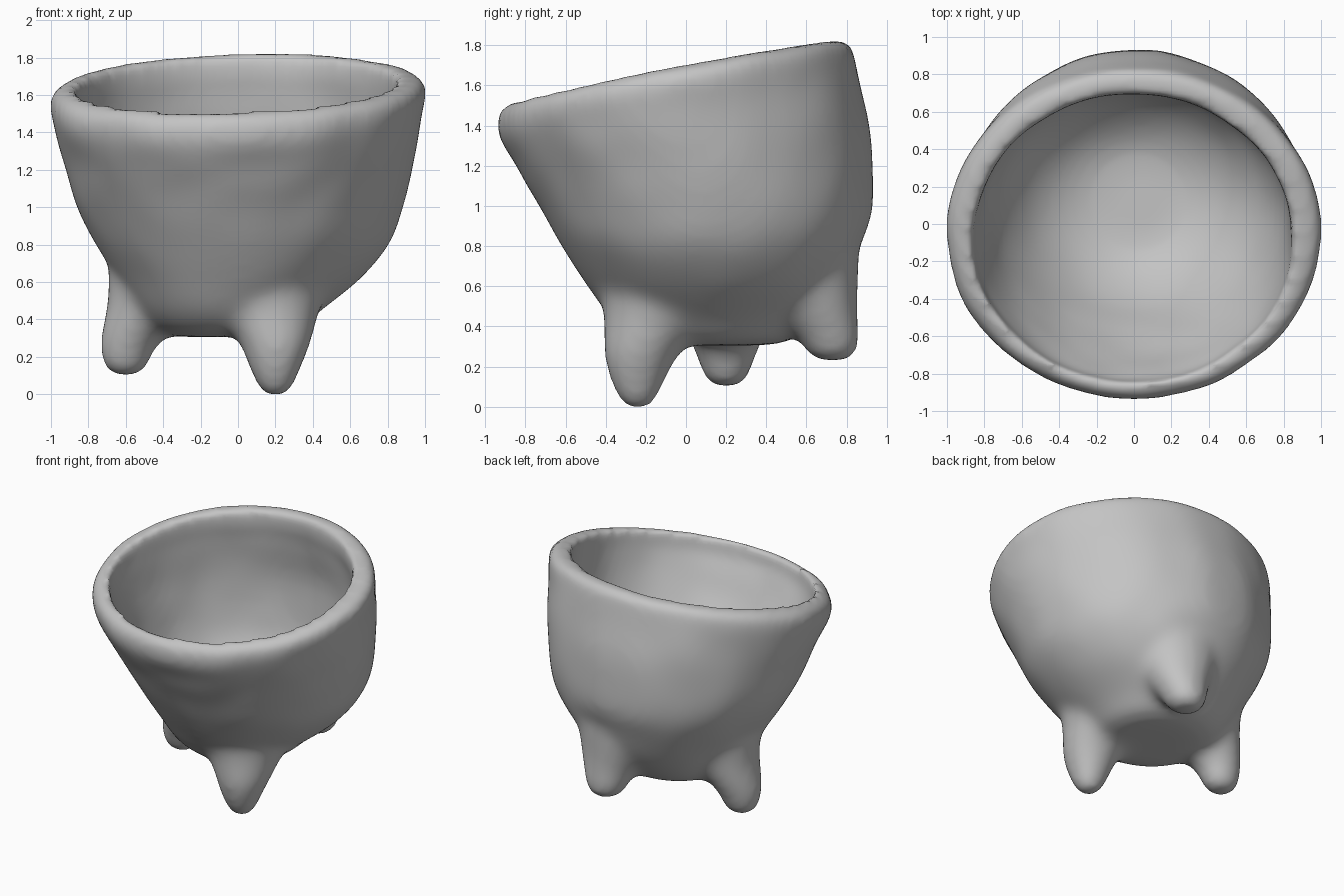
import bpy
import bmesh
from math import cos, sin, tau
from mathutils import Vector, noise

if "Cube" in bpy.data.objects:
    bpy.data.objects.remove(bpy.data.objects["Cube"])

SEGMENTS = 72
STEPS = 4


def flowing(rings):
    """Add in-between rings along a smooth curve through the given ones."""
    dense = []
    for k in range(len(rings) - 1):
        p0, p1 = rings[max(k - 1, 0)], rings[k]
        p2, p3 = rings[k + 1], rings[min(k + 2, len(rings) - 1)]
        for s in range(STEPS):
            t = s / STEPS
            dense.append([b + t / 2 * (c - a + t * (2 * a - 5 * b + 4 * c - d
                                                   + t * (3 * (b - c) + d - a)))
                          for a, b, c, d in zip(p0, p1, p2, p3)])
    return dense + [rings[-1]]


def loft(bm, rings):
    """Skin closed oval rings: (height, tilt, x_min, x_max, y_min, y_max)."""
    loops = []
    for z, tilt, x0, x1, y0, y1 in flowing(rings):
        loop = []
        for i in range(SEGMENTS):
            a = tau * i / SEGMENTS
            x = (x0 + x1) / 2 + (x1 - x0) / 2 * cos(a)
            y = (y0 + y1) / 2 + (y1 - y0) / 2 * sin(a)
            # hand-moulded unevenness
            wobble = 1 + 0.012 * noise.noise(Vector((x, y, z)) * 4)
            slant = tilt * (y + 0.15 * x + 0.1 * noise.noise(Vector((x, y, 0)) * 3))
            loop.append(bm.verts.new((x * wobble, y * wobble, z + slant)))
        loops.append(loop)
    for low, high in zip(loops, loops[1:]):
        for i in range(SEGMENTS):
            j = (i + 1) % SEGMENTS
            bm.faces.new((low[i], low[j], high[j], high[i]))
    bm.faces.new(loops[0])
    bm.faces.new(loops[-1])


def leg(bm, stations):
    """Round tapering leg: (height, x, y, radius) from the tip upward."""
    loft(bm, [(z, 0, x - r, x + r, y - r, y + r) for z, x, y, r in stations])


def make_object(name, bm):
    bmesh.ops.recalc_face_normals(bm, faces=bm.faces)
    mesh = bpy.data.meshes.new(name)
    bm.to_mesh(mesh)
    bm.free()
    obj = bpy.data.objects.new(name, mesh)
    bpy.context.collection.objects.link(obj)
    return obj


# Solid outer body with a slanted top
bm = bmesh.new()
loft(bm, [
    (0.29, 0, -0.30, 0.20, -0.10, 0.40),
    (0.32, 0, -0.43, 0.32, -0.24, 0.54),
    (0.42, 0, -0.53, 0.43, -0.37, 0.66),
    (0.60, 0, -0.64, 0.65, -0.50, 0.79),
    (0.80, 0, -0.77, 0.82, -0.63, 0.88),
    (1.00, 0, -0.87, 0.89, -0.74, 0.93),
    (1.25, 0.08, -0.94, 0.95, -0.85, 0.92),
    (1.46, 0.16, -0.99, 0.985, -0.925, 0.87),
    (1.57, 0.185, -1.01, 1.01, -0.94, 0.84),
    (1.63, 0.19, -0.99, 1.00, -0.93, 0.825),
    (1.66, 0.19, -0.94, 0.95, -0.89, 0.79),
])

# Three stubby legs flaring into the body
leg(bm, [(-0.03, 0.20, -0.24, 0.05), (0.01, 0.20, -0.24, 0.09),
         (0.12, 0.20, -0.24, 0.14), (0.25, 0.20, -0.22, 0.19),
         (0.40, 0.17, -0.15, 0.26), (0.55, 0.14, -0.08, 0.34)])
leg(bm, [(0.08, -0.60, 0.20, 0.06), (0.12, -0.60, 0.20, 0.11),
         (0.22, -0.59, 0.20, 0.145), (0.33, -0.54, 0.20, 0.19),
         (0.48, -0.45, 0.20, 0.25), (0.65, -0.38, 0.20, 0.31)])
leg(bm, [(0.21, 0.15, 0.73, 0.06), (0.24, 0.15, 0.73, 0.12),
         (0.33, 0.15, 0.71, 0.16), (0.42, 0.15, 0.66, 0.20),
         (0.55, 0.14, 0.60, 0.26), (0.75, 0.12, 0.55, 0.32)])
bowl = make_object("footed_bowl", bm)

# Hollow inside
bm = bmesh.new()
loft(bm, [
    (0.46, 0, -0.10, 0.18, -0.04, 0.26),
    (0.48, 0, -0.26, 0.30, -0.16, 0.40),
    (0.56, 0, -0.43, 0.46, -0.29, 0.54),
    (0.70, 0, -0.58, 0.61, -0.42, 0.66),
    (0.90, 0, -0.70, 0.73, -0.55, 0.74),
    (1.20, 0.08, -0.79, 0.81, -0.70, 0.77),
    (1.46, 0.16, -0.84, 0.84, -0.80, 0.72),
    (1.61, 0.19, -0.86, 0.85, -0.84, 0.69),
    (1.95, 0.19, -0.89, 0.88, -0.87, 0.72),
])
hollow = make_object("hollow_cutter", bm)
hollow.hide_render = True


def remesh(name):
    mod = bowl.modifiers.new(name, "REMESH")
    mod.mode = "VOXEL"
    mod.voxel_size = 0.025


def smooth(name, iterations):
    mod = bowl.modifiers.new(name, "SMOOTH")
    mod.factor = 0.5
    mod.iterations = iterations


# Fuse and blend body and legs, carve the hollow, then round the rim
remesh("fuse")
smooth("blend", 22)
cut = bowl.modifiers.new("carve", "BOOLEAN")
cut.operation = "DIFFERENCE"
cut.object = hollow
remesh("even")
smooth("soften", 10)

bpy.ops.object.select_all(action="DESELECT")
bpy.context.view_layer.objects.active = bowl
bowl.select_set(True)
for name in [m.name for m in bowl.modifiers]:
    bpy.ops.object.modifier_apply(modifier=name)
bpy.data.objects.remove(hollow)

# Stand on the ground
floor = min(v.co.z for v in bowl.data.vertices)
for v in bowl.data.vertices:
    v.co.z -= floor

# Plain clay colour
clay = bpy.data.materials.new("clay_grey")
clay.use_nodes = True
colour = (0.55, 0.55, 0.55, 1)
clay.diffuse_color = colour
clay.node_tree.nodes["Principled BSDF"].inputs["Base Color"].default_value = colour
bowl.data.materials.clear()
bowl.data.materials.append(clay)
bpy.ops.object.shade_smooth()
